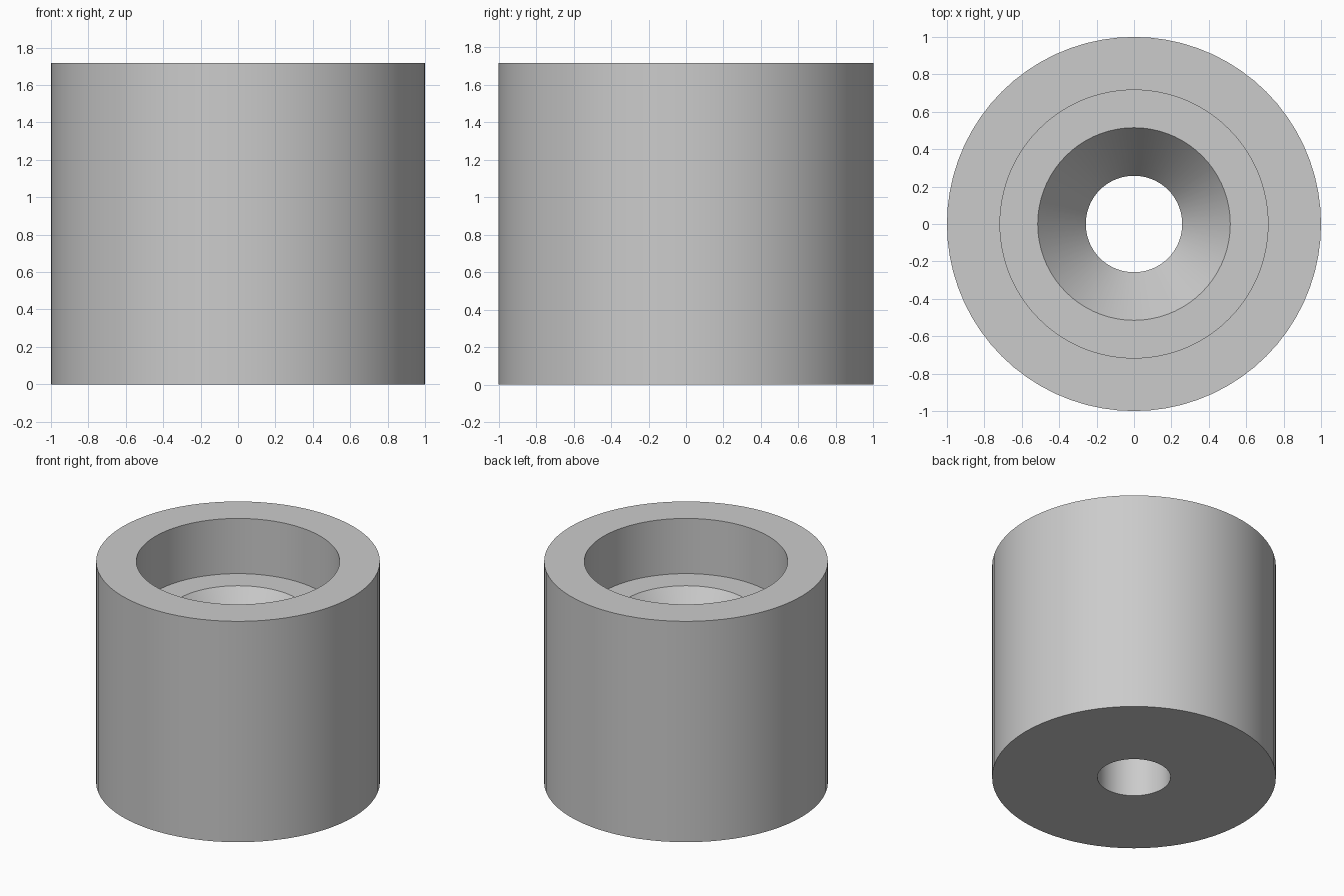
import bpy
import bmesh
import math
from mathutils import Vector

cube = bpy.data.objects.get("Cube")
if cube:
    bpy.data.objects.remove(cube, do_unlink=True)

# Plain grey finish
grey = bpy.data.materials.new("plain grey")
grey.use_nodes = True
colour = (0.6, 0.6, 0.6, 1.0)
grey.diffuse_color = colour
grey.node_tree.nodes["Principled BSDF"].inputs["Base Color"].default_value = colour

# Main dimensions
SEGMENTS = 72
HEIGHT = 1.717
OUTER, BORE, SINK, HOLE = 1.0, 0.717, 0.515, 0.258
LEDGE_Z = HEIGHT * 0.75
SINK_Z = 0.95

# Closed cross-section: outer wall, top rim, counterbore, ledge, countersink, hole
profile = [(OUTER, 0), (OUTER, HEIGHT), (BORE, HEIGHT), (BORE, LEDGE_Z),
           (SINK, LEDGE_Z), (HOLE, SINK_Z), (HOLE, 0)]

# Revolve the section around the vertical axis
bm = bmesh.new()
verts = [bm.verts.new((r, 0, z)) for r, z in profile]
edges = [bm.edges.new((v, verts[(i + 1) % len(verts)])) for i, v in enumerate(verts)]
bmesh.ops.spin(bm, geom=verts + edges, cent=Vector(), axis=(0, 0, 1),
               angle=math.tau, steps=SEGMENTS, use_duplicate=False)
bmesh.ops.remove_doubles(bm, verts=bm.verts[:], dist=0.0001)
bmesh.ops.recalc_face_normals(bm, faces=bm.faces[:])

mesh = bpy.data.meshes.new("bushing")
bm.to_mesh(mesh)
bm.free()
mesh.materials.append(grey)
bushing = bpy.data.objects.new("bushing", mesh)
bpy.context.collection.objects.link(bushing)

# Smooth round walls with crisp rims
bpy.ops.object.select_all(action='DESELECT')
bushing.select_set(True)
bpy.context.view_layer.objects.active = bushing
bpy.ops.object.shade_smooth_by_angle(angle=math.radians(30))
